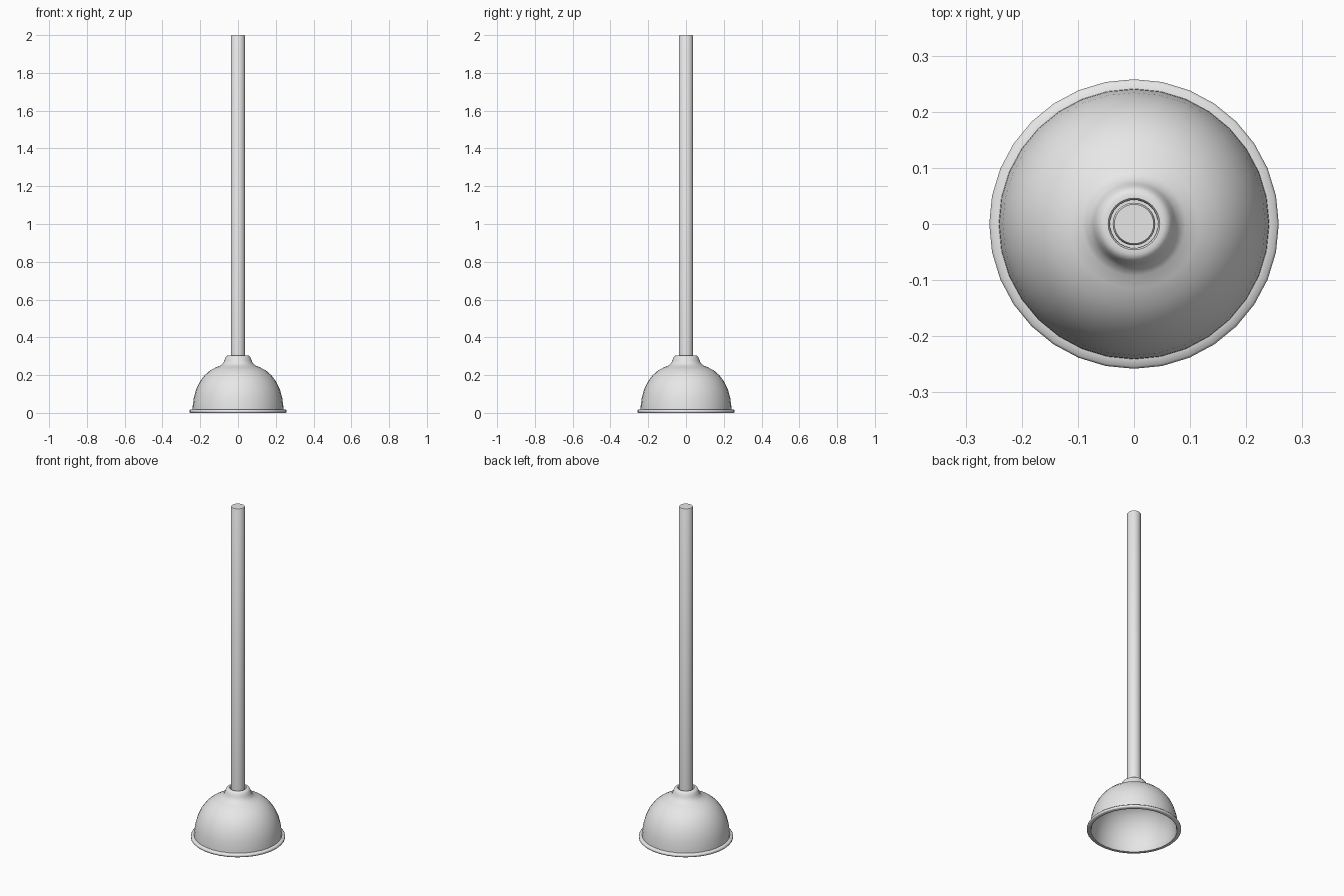
import bpy, math

cube = bpy.data.objects.get("Cube")
if cube:
    bpy.data.objects.remove(cube, do_unlink=True)

grey = bpy.data.materials.new("plain_grey")
grey.use_nodes = True
GREY = (0.8, 0.8, 0.8, 1)
grey.diffuse_color = GREY
grey.node_tree.nodes["Principled BSDF"].inputs["Base Color"].default_value = GREY


def lathe(name, profile, sides, closed, angle):
    """Revolve (radius, height) points around z; an open profile gets end caps."""
    verts = [(r * math.cos(2 * math.pi * k / sides), r * math.sin(2 * math.pi * k / sides), z)
             for r, z in profile for k in range(sides)]
    n = len(profile)
    faces = []
    for i in range(n if closed else n - 1):
        a, b = i * sides, (i + 1) % n * sides
        for k in range(sides):
            j = (k + 1) % sides
            faces.append((a + k, a + j, b + j, b + k))
    if not closed:
        faces.append(tuple(reversed(range(sides))))
        faces.append(tuple(range((n - 1) * sides, n * sides)))
    mesh = bpy.data.meshes.new(name)
    mesh.from_pydata(verts, [], faces)
    mesh.materials.append(grey)
    obj = bpy.data.objects.new(name, mesh)
    bpy.context.collection.objects.link(obj)
    bpy.ops.object.select_all(action="DESELECT")
    obj.select_set(True)
    bpy.context.view_layer.objects.active = obj
    bpy.ops.object.shade_smooth_by_angle(angle=math.radians(angle))
    return obj


# Hollow rubber cup: flared rim, dome and neck outside, then back down the inside
outer = [(0.236, 0), (0.254, 0), (0.258, 0.004), (0.258, 0.012), (0.254, 0.017),
         (0.241, 0.019), (0.24, 0.035), (0.234, 0.08), (0.222, 0.124), (0.203, 0.164),
         (0.177, 0.199), (0.147, 0.225), (0.115, 0.242), (0.092, 0.251), (0.079, 0.262),
         (0.072, 0.278), (0.067, 0.293), (0.061, 0.301), (0.054, 0.304), (0.046, 0.304),
         (0.043, 0.3)]
inner = [(0.043, 0.236), (0.105, 0.228), (0.14, 0.212), (0.168, 0.188), (0.193, 0.156),
         (0.212, 0.118), (0.224, 0.077), (0.23, 0.035), (0.232, 0.012)]
lathe("rubber_cup", outer + inner, 32, True, 50)

# Straight round handle, seated in the neck and closing the dome from inside
lathe("handle", [(0.038, 0.232), (0.038, 1.995), (0.035, 2)], 32, False, 40)
lathe("socket_plug", [(0.043, 0.23), (0.043, 0.29)], 32, False, 40)
